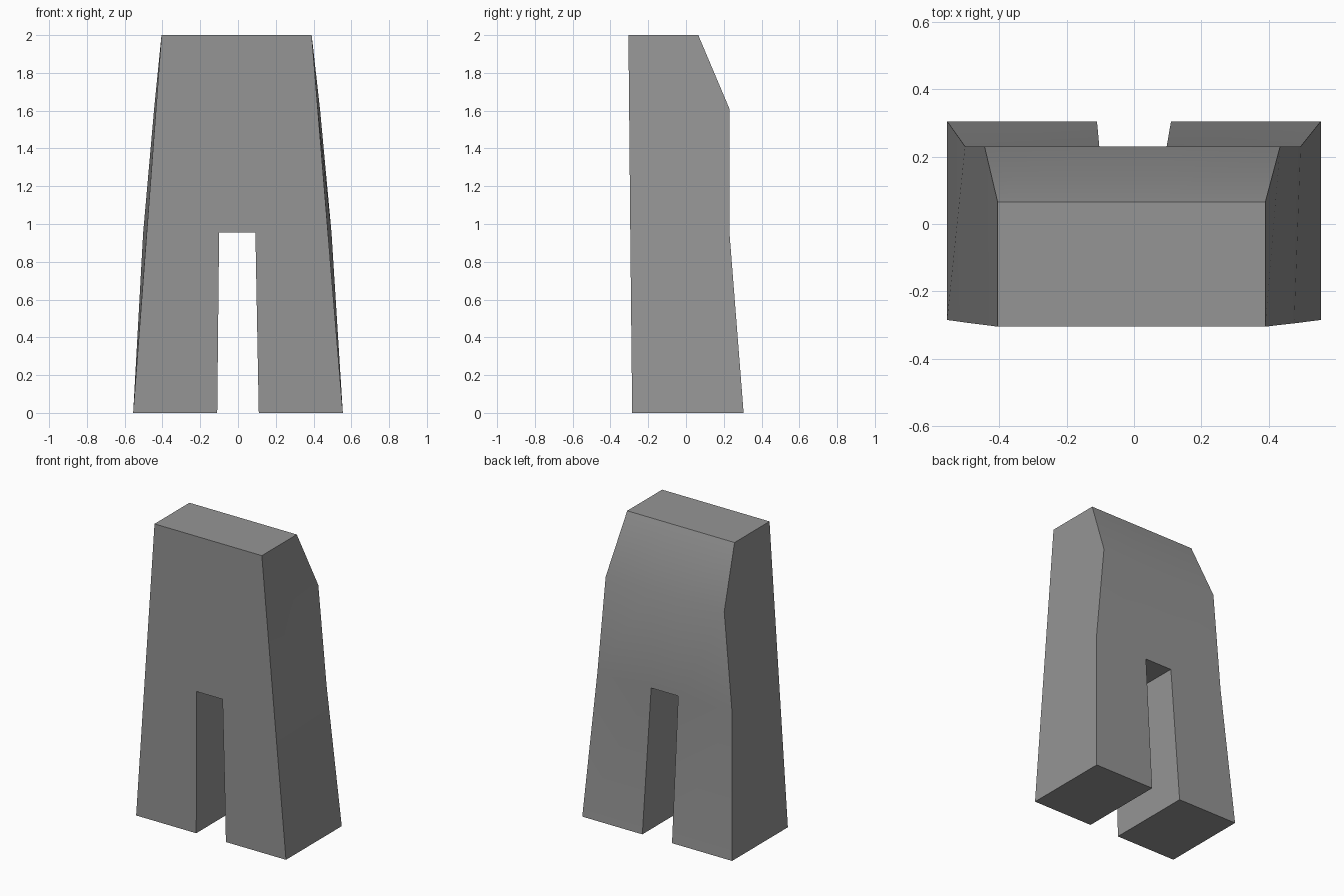
import bpy
import bmesh
import math

cube = bpy.data.objects.get("Cube")
if cube:
    bpy.data.objects.remove(cube, do_unlink=True)

# Plain grey material
grey = bpy.data.materials.new("grey")
grey.use_nodes = True
colour = (0.3, 0.3, 0.3, 1)
grey.diffuse_color = colour
grey.node_tree.nodes["Principled BSDF"].inputs["Base Color"].default_value = colour

# Cross-sections: height, front y, back y, front x columns, back x columns
levels = [
    (0, -0.285, 0.305, (-0.555, -0.11, 0.11, 0.555), (-0.555, -0.11, 0.11, 0.555)),
    (0.955, -0.295, 0.23, (-0.483, -0.10, 0.092, 0.476), (-0.502, -0.103, 0.097, 0.495)),
    (1.61, -0.301, 0.23, (-0.434, -0.10, 0.092, 0.422), (-0.444, -0.10, 0.092, 0.434)),
    (2, -0.305, 0.065, (-0.405, -0.10, 0.092, 0.39), (-0.405, -0.10, 0.092, 0.39)),
]

bm = bmesh.new()
front = [[bm.verts.new((x, yf, z)) for x in xf] for z, yf, yb, xf, xb in levels]
back = [[bm.verts.new((x, yb, z)) for x in xb] for z, yf, yb, xf, xb in levels]

# Front and back panels, leaving the gap between the legs open
cells = {(c, r) for c in range(3) for r in range(3)} - {(1, 0)}
for c, r in cells:
    ring = [(c, r), (c + 1, r), (c + 1, r + 1), (c, r + 1)]
    bm.faces.new([front[j][i] for i, j in ring])
    bm.faces.new([back[j][i] for i, j in reversed(ring)])
    # Side walls wherever there is no neighbouring cell
    neighbours = [(c, r - 1), (c + 1, r), (c, r + 1), (c - 1, r)]
    for k, neighbour in enumerate(neighbours):
        if neighbour not in cells:
            (i, j), (m, n) = ring[k], ring[(k + 1) % 4]
            bm.faces.new((front[n][m], front[j][i], back[j][i], back[n][m]))

bmesh.ops.recalc_face_normals(bm, faces=bm.faces)
mesh = bpy.data.meshes.new("two_legged_block")
bm.to_mesh(mesh)
bm.free()
mesh.materials.append(grey)
block = bpy.data.objects.new("two_legged_block", mesh)
bpy.context.collection.objects.link(block)

# Soft bends down the back, crisp corners elsewhere
bpy.ops.object.select_all(action="DESELECT")
block.select_set(True)
bpy.context.view_layer.objects.active = block
bpy.ops.object.shade_smooth_by_angle(angle=math.radians(30))
